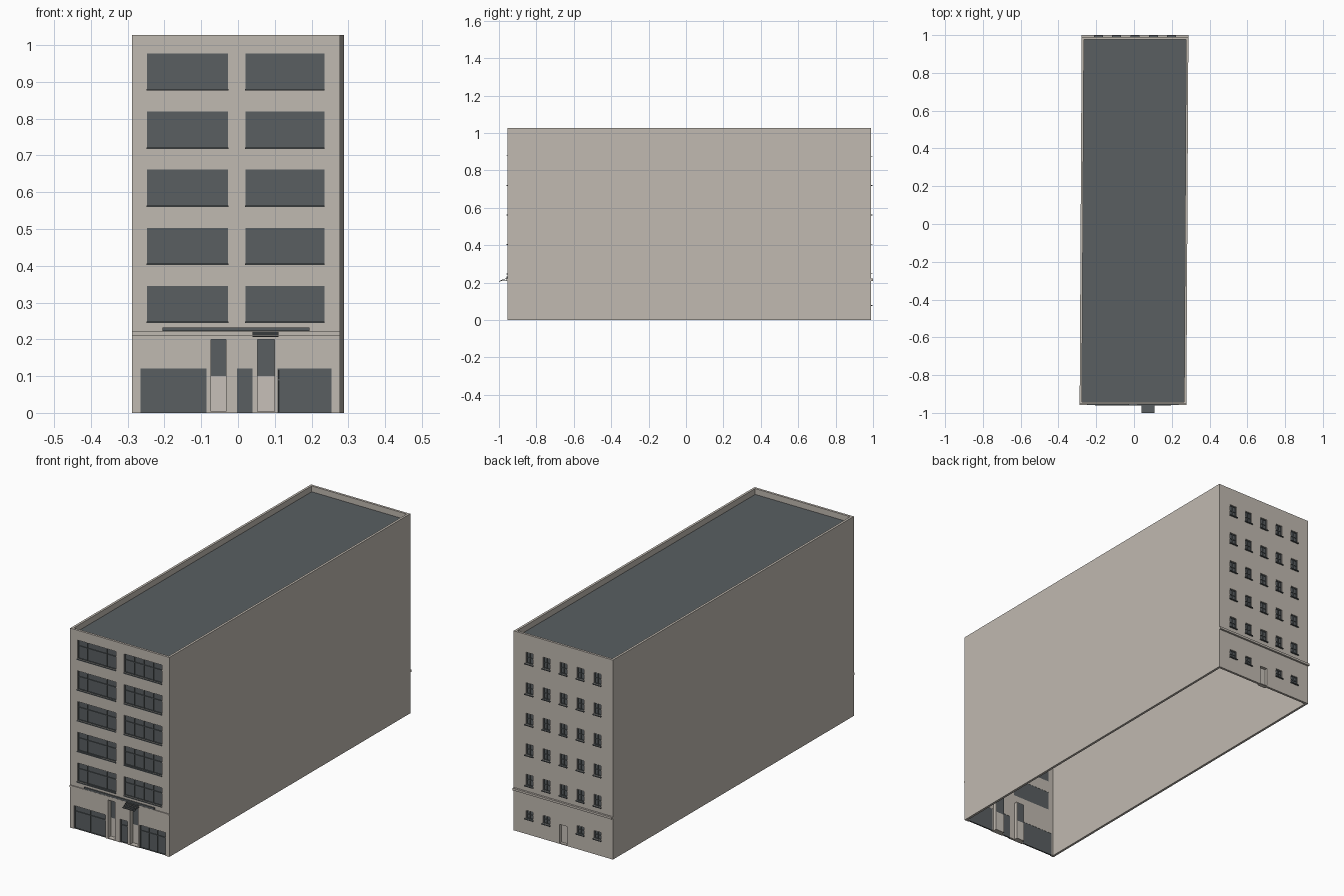
import bpy
import bmesh

if "Cube" in bpy.data.objects:
    bpy.data.objects.remove(bpy.data.objects["Cube"], do_unlink=True)

SKEW = 0.0055            # the plan leans slightly along its length
HALF, TOP, WALL = 0.2825, 1.027, 0.012
FRONT, BACK = -0.954, 0.99


def material(name, rgb):
    m = bpy.data.materials.new(name)
    m.use_nodes = True
    m.diffuse_color = (*rgb, 1)
    m.node_tree.nodes["Principled BSDF"].inputs["Base Color"].default_value = (*rgb, 1)
    return m


STONE = material("warm grey stone", (0.53, 0.49, 0.44))
DARK = material("dark slate", (0.10, 0.113, 0.12))
PALE = material("pale door", (0.57, 0.53, 0.48))


def boxes(name, mat, items):
    """One object from many boxes given as (x0, x1, y0, y1, z0, z1)."""
    bm = bmesh.new()
    for x0, x1, y0, y1, z0, z1 in items:
        geo = bmesh.ops.create_cube(bm, size=1)
        for v in geo["verts"]:
            y = y0 + (v.co.y + 0.5) * (y1 - y0)
            v.co = (x0 + (v.co.x + 0.5) * (x1 - x0) + SKEW * y, y,
                    z0 + (v.co.z + 0.5) * (z1 - z0))
    mesh = bpy.data.meshes.new(name)
    bm.to_mesh(mesh)
    bm.free()
    mesh.materials.append(mat)
    ob = bpy.data.objects.new(name, mesh)
    bpy.context.collection.objects.link(ob)
    return ob


def cut(wall, holes):
    cutter = boxes("cutter", STONE, holes)
    cutter.hide_render = True
    mod = wall.modifiers.new("openings", "BOOLEAN")
    mod.operation, mod.solver, mod.object = "DIFFERENCE", "EXACT", cutter
    bpy.context.view_layer.objects.active = wall
    bpy.ops.object.modifier_apply(modifier=mod.name)
    bpy.data.objects.remove(cutter, do_unlink=True)


# Openings as (x0, x1, z0, z1, bar fractions), in unskewed x
ROWS = [0.248 + 0.158 * i for i in range(5)]
front_windows = []
for z in ROWS:
    front_windows.append((-0.242, -0.022, z, z + 0.097, (0.25, 0.75)))
    front_windows.append((0.025, 0.24, z, z + 0.097, (0.25, 0.5, 0.75)))
shutters = [(-0.26, -0.08, 0, 0.12, (0.5,)), (0.113, 0.26, 0, 0.12, (0.33, 0.67)),
            (0.002, 0.045, 0, 0.12, ())]
front_doors = [(-0.068, -0.028, 0, 0.2), (0.058, 0.104, 0, 0.2)]

COLUMNS = [-0.194, -0.097, 0, 0.097, 0.194]
back_windows = [(x - 0.02, x + 0.02, z + 0.002, z + 0.06, (0.5,))
                for z in [0.248 + 0.157 * i for i in range(5)] for x in COLUMNS]
back_windows += [(x - 0.02, x + 0.02, 0.08, 0.122, (0.5,)) for x in COLUMNS if x]
back_doors = [(-0.021, 0.021, 0, 0.1)]

# Shell: four walls, open underneath, and the sunken roof
front_wall = boxes("front_wall", STONE, [(-HALF, HALF, FRONT, FRONT + WALL, 0, TOP)])
back_wall = boxes("back_wall", STONE, [(-HALF, HALF, BACK - WALL, BACK, 0, TOP)])
boxes("side_walls", STONE, [(s * HALF - (WALL if s > 0 else 0), s * HALF + (WALL if s < 0 else 0),
                             FRONT + WALL, BACK - WALL, 0, TOP) for s in (-1, 1)])
boxes("roof", DARK, [(WALL - HALF, HALF - WALL, FRONT + WALL, BACK - WALL, 0.985, 0.997)])

for wall, y, openings in ((front_wall, FRONT, front_windows + shutters + front_doors),
                          (back_wall, BACK, back_windows + back_doors)):
    cut(wall, [(o[0], o[1], y - 0.03, y + 0.03, o[2] - (0.01 if o[2] == 0 else 0), o[3])
               for o in openings])


def glaze(name, openings, y, inward, sill, rail):
    """Recessed panes with a frame, bars and a projecting sill."""
    def depth(a, b):
        return sorted((y + inward * a, y + inward * b))
    panes, bars, sills = [], [], []
    w = 0.003
    for x0, x1, z0, z1, splits in openings:
        d = depth(0.004, 0.009)
        panes.append((x0, x1, *depth(0.008, 0.011), z0, z1))
        bars += [(x0, x0 + w, *d, z0, z1), (x1 - w, x1, *d, z0, z1),
                 (x0, x1, *d, z1 - w, z1), (x0, x1, *d, z0, z0 + w)]
        for f in splits:
            x = x0 + f * (x1 - x0)
            bars.append((x - w / 2, x + w / 2, *d, z0, z1))
        zr = z0 + rail * (z1 - z0)
        bars.append((x0, x1, *d, zr - w / 2, zr + w / 2))
        e = 0.004 if inward < 0 else 0.001
        sills.append((x0 - e, x1 + e, *depth(-sill, 0.008), z0 - 0.004, z0))
    boxes(name + "_panes", DARK, panes)
    boxes(name + "_frames", DARK, bars)
    if sill:
        boxes(name + "_sills", DARK, sills)


glaze("front_window", front_windows, FRONT, 1, 0.005, 0.68)
glaze("shutter", shutters, FRONT, 1, 0, 0.75)
glaze("back_window", back_windows, BACK, -1, 0.007, 0.5)


def doorway(name, opening, y, inward, reach, split):
    """Niche behind the wall with a pale leaf, a dark light above and a threshold."""
    x0, x1, z0, z1 = opening
    t = 0.003
    niche = sorted((y + inward * WALL, y + inward * reach))
    leaf = sorted((y + inward * (reach - 0.005), y + inward * reach))
    boxes(name + "_niche", STONE, [(x0 - t, x0, *niche, z0, z1), (x1, x1 + t, *niche, z0, z1),
                                   (x0 - t, x1 + t, *niche, z1, z1 + t)])
    boxes(name + "_leaf", PALE, [(x0, x1, *leaf, 0.004, split)])
    if split < z1:
        boxes(name + "_light", DARK, [(x0, x1, *leaf, split, z1)])
    boxes(name + "_threshold", STONE, [(x0, x1, *sorted((y, y + inward * reach)), 0, 0.004)])


doorway("left_front_door", front_doors[1], FRONT, 1, 0.03, 0.1)
doorway("right_front_door", front_doors[0], FRONT, 1, 0.03, 0.1)
doorway("back_door", back_doors[0], BACK, -1, 0.02, 0.1)

# String courses across the front and the back
boxes("front_band", STONE, [(-HALF, HALF, FRONT - 0.005, FRONT, 0.21, 0.221)])
boxes("back_band", STONE, [(-HALF, HALF, BACK, BACK + 0.01, 0.21, 0.221)])

# Dark fascia bar and the sloping slatted canopy over the entrance
boxes("fascia_bar", DARK, [(-0.2, 0.2, FRONT - 0.006, FRONT, 0.222, 0.232)])
slats = []
COUNT = 6
for i in range(COUNT):
    y = -1 + 0.008 * i
    z = 0.206 + 0.0038 * i
    slats.append((0.045, 0.115, y, y + 0.0085, z, z + 0.003))
boxes("canopy_slats", DARK, slats)
boxes("canopy_arms", DARK, [(x, x + 0.003, -0.99, FRONT, 0.211, 0.214) for x in (0.046, 0.111)])
